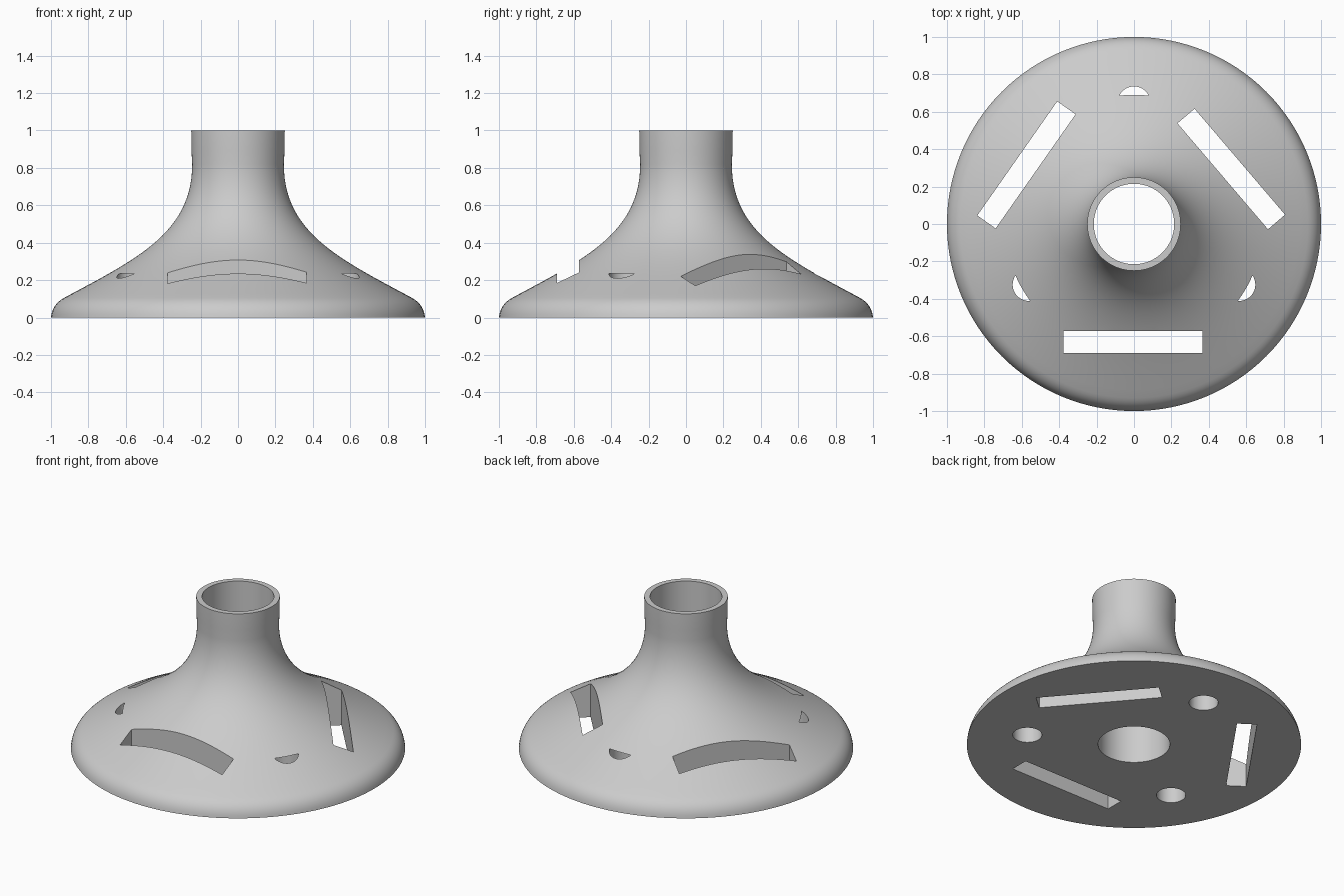
import bpy
import bmesh
import math
from mathutils import Vector, Matrix
from mathutils.geometry import interpolate_bezier

cube = bpy.data.objects.get("Cube")
if cube:
    bpy.data.objects.remove(cube, do_unlink=True)

SEGMENTS = 128
BORE = 0.215

grey = bpy.data.materials.new("plain_grey")
grey.use_nodes = True
colour = (0.6, 0.6, 0.6, 1)
grey.diffuse_color = colour
grey.node_tree.nodes["Principled BSDF"].inputs["Base Color"].default_value = colour


def make_object(name, bm):
    bmesh.ops.recalc_face_normals(bm, faces=bm.faces)
    mesh = bpy.data.meshes.new(name)
    bm.to_mesh(mesh)
    bm.free()
    mesh.materials.append(grey)
    obj = bpy.data.objects.new(name, mesh)
    bpy.context.collection.objects.link(obj)
    return obj


def bezier(points, steps):
    return interpolate_bezier(*[Vector((x, 0, z)) for x, z in points], steps)


# Flared body: rounded rim, sweeping flank, straight neck and a bore
rim = bezier([(1, 0), (0.995, 0.05), (0.97, 0.083), (0.93, 0.105)], 9)
flank = bezier([(0.93, 0.105), (0.55, 0.31), (0.245, 0.45), (0.245, 0.82)], 28)
neck = [Vector((0.249, 0, 0.89)), Vector((0.25, 0, 1)),
        Vector((BORE, 0, 1)), Vector((BORE, 0, 0))]
profile = rim + flank[1:] + neck

bm = bmesh.new()
verts = [bm.verts.new(p) for p in profile]
edges = [bm.edges.new((a, b)) for a, b in zip(verts, verts[1:] + verts[:1])]
bmesh.ops.spin(bm, geom=verts + edges, cent=(0, 0, 0), axis=(0, 0, 1),
               angle=math.tau, steps=SEGMENTS, use_merge=True)
bmesh.ops.remove_doubles(bm, verts=bm.verts, dist=0.0001)
body = make_object("flared_base", bm)

# Cutters: three straight slots right through
bm = bmesh.new()
for x, y, turn in [(-0.005, -0.631, 0), (0.52, 0.294, -49.5), (-0.575, 0.316, 55)]:
    place = (Matrix.Translation((x, y, 0.3))
             @ Matrix.Rotation(math.radians(turn), 4, 'Z')
             @ Matrix.Diagonal((0.745, 0.12, 1, 1)))
    bmesh.ops.create_cube(bm, size=1, matrix=place)

# Cutters: three flat-ended round holes from below that break out of the flank
for turn in (90, 210, 330):
    a = math.radians(turn)
    place = Matrix.Translation((0.648 * math.cos(a), 0.648 * math.sin(a), 0.0675))
    bmesh.ops.create_cone(bm, cap_ends=True, segments=48, radius1=0.0875,
                          radius2=0.0875, depth=0.335, matrix=place)
cutter = make_object("slot_and_hole_cutter", bm)
cutter.hide_render = True

# Cut, apply and smooth
cut = body.modifiers.new("cut_openings", 'BOOLEAN')
cut.operation = 'DIFFERENCE'
cut.solver = 'EXACT'
cut.object = cutter
bpy.ops.object.select_all(action='DESELECT')
bpy.context.view_layer.objects.active = body
body.select_set(True)
bpy.ops.object.modifier_apply(modifier=cut.name)
bpy.data.objects.remove(cutter, do_unlink=True)
bpy.ops.object.shade_smooth_by_angle(angle=math.radians(30))
